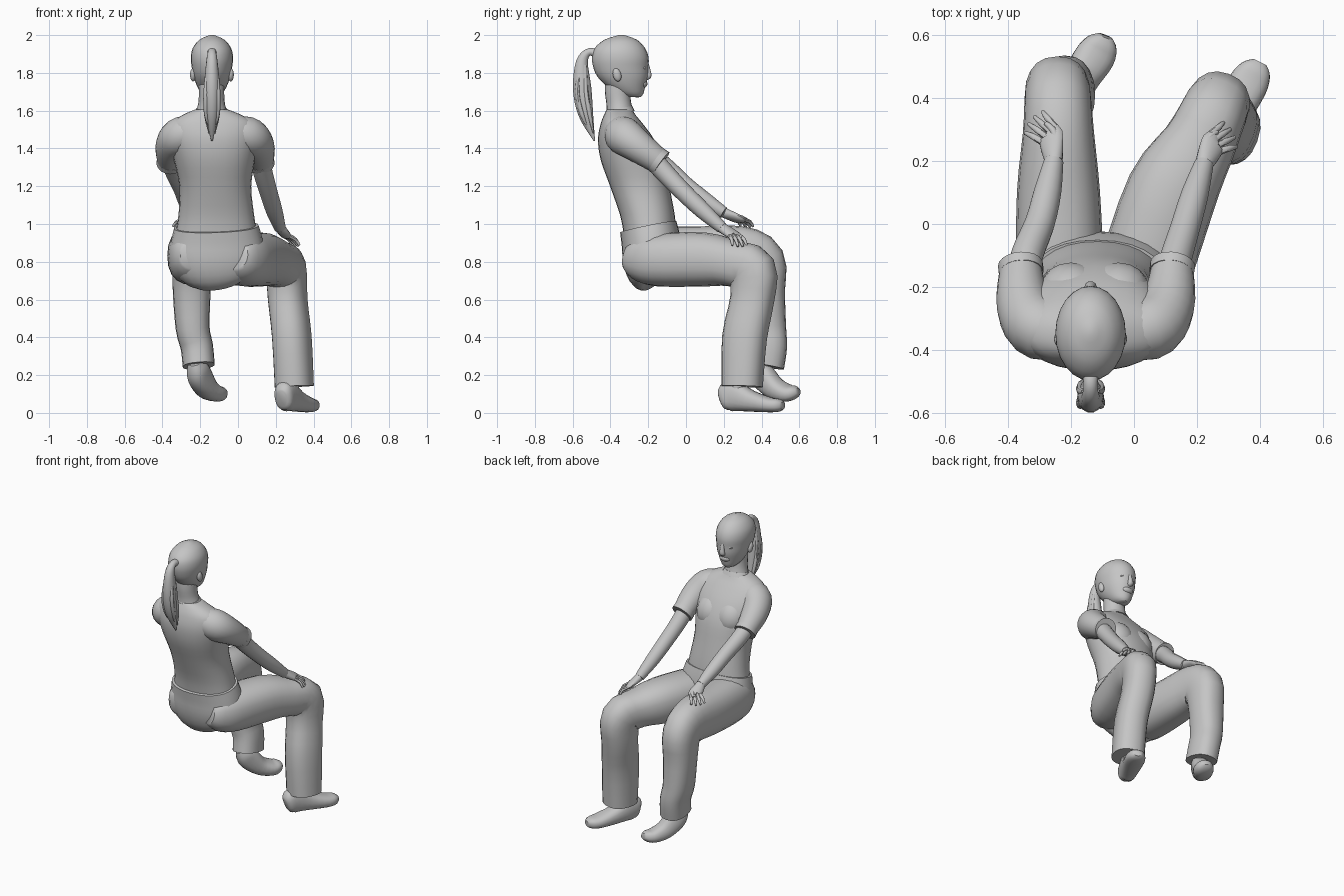
import bpy, bmesh, math
from mathutils import Vector, Matrix

grey = bpy.data.materials.new("plain_grey")
grey.diffuse_color = (0.56, 0.56, 0.56, 1)


def finish(name, bm):
    me = bpy.data.meshes.new(name)
    bm.to_mesh(me)
    bm.free()
    me.materials.append(grey)
    ob = bpy.data.objects.new(name, me)
    bpy.context.collection.objects.link(ob)
    return ob


def spline(pts, k):
    """Catmull-Rom through tuples of any size."""
    out = []
    for i in range(len(pts) - 1):
        p0, p1, p2, p3 = pts[max(i - 1, 0)], pts[i], pts[i + 1], pts[min(i + 2, len(pts) - 1)]
        for s in range(k):
            t = s / k
            out.append([0.5 * (2 * b + (c - a) * t + (2 * a - 5 * b + 4 * c - d) * t * t
                               + (3 * b - a - 3 * c + d) * t ** 3)
                        for a, b, c, d in zip(p0, p1, p2, p3)])
    return out + [list(pts[-1])]


def tube(name, pts, ref=(1, 0, 0), n=20, k=3, power=1.0, flat=False):
    """Loft of ovals; each point is x, y, z, half width along ref, half depth. flat: level rings."""
    path = spline(pts, k)
    cs = [Vector(p[:3]) for p in path]
    bm = bmesh.new()
    rings = []
    for i, p in enumerate(path):
        t = Vector()
        if i > 0:
            t += (cs[i] - cs[i - 1]).normalized()
        if i < len(cs) - 1:
            t += (cs[i + 1] - cs[i]).normalized()
        t = Vector((0, 0, 1)) if flat else t.normalized()
        side = Vector(ref)
        side = (side - t * side.dot(t)).normalized()
        up = t.cross(side)
        ring = []
        for j in range(n):
            c, s = math.cos(math.tau * j / n), math.sin(math.tau * j / n)
            c, s = (math.copysign(abs(v) ** power, v) for v in (c, s))
            ring.append(bm.verts.new(cs[i] + side * c * max(p[3], .003) + up * s * max(p[4], .003)))
        rings.append(ring)
    for a, b in zip(rings, rings[1:]):
        for j in range(n):
            bm.faces.new((a[j], a[(j + 1) % n], b[(j + 1) % n], b[j]))
    bm.faces.new(rings[0][::-1])
    bm.faces.new(rings[-1])
    return finish(name, bm)


def ball(name, loc, size, tilt=0):
    bm = bmesh.new()
    m = Matrix.Translation(loc) @ Matrix.Rotation(tilt, 4, 'X') @ Matrix.Diagonal((*size, 1))
    bmesh.ops.create_uvsphere(bm, u_segments=16, v_segments=10, radius=1, matrix=m)
    return finish(name, bm)


# shirt and bust
tube("shirt", [(-.115, -.19, .95, .215, .14), (-.115, -.205, 1.05, .2, .145), (-.12, -.245, 1.2, .19, .157),
               (-.125, -.285, 1.34, .215, .167), (-.13, -.318, 1.45, .235, .148), (-.132, -.34, 1.53, .222, .112),
               (-.137, -.35, 1.575, .16, .085), (-.14, -.352, 1.605, .09, .068)], n=28, power=.9, flat=True)
for s in (-1, 1):
    ball("bust", (-.125 + s * .075, -.21, 1.36), (.1, .085, .11), .35)

# trousers: seat and both legs
tube("trouser_seat", [(-.1, -.15, .715, .12, .1), (-.105, -.165, .74, .21, .14), (-.11, -.178, .81, .25, .155),
                      (-.112, -.184, .9, .245, .157), (-.115, -.2, .985, .224, .152)], n=28, power=.9)
tube("left_trouser_leg", [(-.225, -.3, .83, .08, .07), (-.23, -.255, .83, .115, .115), (-.235, -.15, .83, .137, .152),
                          (-.24, .1, .835, .132, .153), (-.24, .29, .84, .113, .148), (-.242, .392, .79, .106, .138),
                          (-.245, .412, .64, .1, .112), (-.24, .42, .45, .09, .11), (-.218, .425, .35, .086, .11),
                          (-.208, .41, .25, .085, .11)], power=.85)
tube("right_trouser_leg", [(-.02, -.3, .83, .08, .07), (0, -.255, .82, .115, .115), (.035, -.15, .81, .145, .14),
                           (.12, .1, .812, .145, .143), (.205, .25, .79, .118, .122), (.253, .35, .75, .105, .13),
                           (.263, .35, .6, .1, .116), (.285, .31, .4, .1, .118), (.298, .297, .14, .1, .108)],
     ref=(.94, -.34, 0), power=.85)

# shoes
shoes = {
    "right": ((.87, -.5, 0), [(.232, .19, .075, .03, .045), (.24, .205, .08, .05, .068), (.26, .25, .09, .055, .082),
                              (.305, .34, .063, .06, .057), (.36, .44, .043, .064, .04), (.388, .49, .04, .05, .034),
                              (.4, .513, .038, .025, .02)]),
    "left": ((.83, -.5, -.2), [(-.225, .36, .27, .035, .04), (-.215, .38, .235, .052, .06), (-.2, .41, .19, .056, .07),
                               (-.165, .47, .13, .06, .057), (-.122, .535, .105, .064, .044),
                               (-.1, .575, .11, .05, .034), (-.09, .596, .115, .025, .018)])}
for side, (ref, pts) in shoes.items():
    tube(side + "_shoe", pts, ref=ref, power=.82, n=20)
tube("left_ankle", [(-.21, .42, .35, .05, .05), (-.205, .41, .22, .045, .045)])
tube("right_ankle", [(.28, .28, .22, .05, .05), (.275, .275, .1, .045, .045)])

# sleeves and bare arms
AR = (0, .7, .7)
arms = {
    "left": ([(-.15, -.345, 1.5, .06), (-.29, -.335, 1.472, .1), (-.35, -.26, 1.415, .087), (-.36, -.135, 1.325, .066)],
             [(-.355, -.2, 1.37, .055), (-.34, -.1, 1.29, .052), (-.3, .0, 1.2, .048), (-.275, .1, 1.125, .044),
              (-.255, .2, 1.06, .031)],
             (-.265, .28, 1.025), (-.055, .045, -.02), 1),
    "right": ([(-.11, -.345, 1.5, .06), (.04, -.335, 1.472, .1), (.106, -.26, 1.415, .087), (.122, -.135, 1.325, .066)],
              [(.115, -.2, 1.37, .055), (.13, -.12, 1.28, .052), (.16, -.02, 1.175, .048), (.192, .09, 1.07, .044),
               (.222, .19, .98, .031)],
              (.252, .255, .94), (.055, .03, -.035), -1)}
for side, (sleeve, arm, knuckle, point, thumb) in arms.items():
    tube(side + "_sleeve", [(*p, p[3]) for p in sleeve], ref=AR, k=4)
    cuff = Vector(sleeve[-1][:3])
    d = (cuff - Vector(sleeve[-2][:3])).normalized()
    tube(side + "_sleeve_cuff", [(*(cuff - d * .025), .071, .071), (*(cuff + d * .006), .072, .072)], ref=AR, k=1)
    tube(side + "_arm", [(*p, p[3]) for p in arm], ref=AR, n=16)
    # palm, fingers and thumb
    w, kn, f = Vector(arm[-1][:3]), Vector(knuckle), Vector(point)
    across = f.cross(Vector((0, 0, 1))).normalized()
    tube(side + "_palm", [(*w, .029, .027), (*((w + kn) / 2), .038, .023), (*kn, .042, .019),
                          (*(kn + f * .2), .036, .013)], ref=across, n=14)
    for i in range(4):
        b = kn + across * (i - 1.5) * .021 + f * .1
        spread = across * (i - 1.5) * .004
        tube(side + "_finger", [(*b, .011, .011), (*(b + f * .55 + spread), .01, .01),
                                (*(b + f * (1 if i in (1, 2) else .85) + spread * 2 + Vector((0, 0, -.02))), .006, .006)],
             ref=across, n=8, k=2)
    b = (w + kn) / 2 + across * thumb * .025
    tube(side + "_thumb", [(*b, .014, .014), (*(b + across * thumb * .022 + f * .5), .012, .012),
                           (*(b + across * thumb * .024 + f * .95), .007, .007)], ref=(0, 0, 1), n=8, k=2)

# neck and collar
tube("neck", [(-.14, -.345, 1.55, .1, .08), (-.14, -.355, 1.63, .072, .066), (-.14, -.362, 1.71, .067, .068),
              (-.14, -.355, 1.8, .07, .07)])
tube("shirt_collar", [(-.14, -.35, 1.585, .1, .08), (-.14, -.355, 1.612, .08, .071)], k=2)

# head
HX = -.138
tube("head", [(HX, -.275, 1.672, .03, .035), (HX, -.296, 1.69, .055, .07), (HX, -.318, 1.73, .079, .103),
              (HX, -.335, 1.78, .097, .134), (HX, -.345, 1.83, .107, .146), (HX, -.348, 1.88, .112, .15),
              (HX, -.35, 1.93, .102, .134), (HX, -.346, 1.975, .067, .087), (HX, -.342, 2.0, .012, .015)],
     n=24, flat=True)
tube("nose", [(HX, -.21, 1.85, .012, .012), (HX, -.2, 1.81, .015, .014), (HX, -.2, 1.782, .02, .017),
              (HX, -.216, 1.768, .012, .008)], n=10)
ball("mouth", (HX, -.228, 1.742), (.04, .024, .022))
ball("chin", (HX, -.258, 1.692), (.036, .03, .022))
for s in (-1, 1):
    ball("ear", (HX + s * .1, -.365, 1.79), (.016, .022, .036), .25)
    ball("eye", (HX + s * .042, -.225, 1.826), (.018, .013, .009))

# ponytail with ragged strands
tail = [(HX, -.46, 1.89, .03, .03), (HX, -.51, 1.912, .022, .02), (HX, -.55, 1.86, .03, .032),
        (HX, -.55, 1.72, .042, .05), (HX, -.53, 1.58, .036, .04), (HX, -.485, 1.44, .004, .004)]
tube("ponytail", tail, n=14, k=4)
for s in (-1, 1):
    for e in (0, 1):
        tube("ponytail_strand", [(HX + s * .02, -.535 - .02 * e, 1.84, .01, .01),
                                 (HX + s * .032, -.53 - .045 * e, 1.7, .013, .013),
                                 (HX + s * .03, -.51 - .04 * e, 1.58, .012, .012),
                                 (HX + s * .015, -.49 - .03 * e, 1.48 + .03 * e, .003, .003)], n=8)

# smooth shading with crisp hems
for ob in bpy.context.scene.objects:
    ob.select_set(True)
    bpy.context.view_layer.objects.active = ob
bpy.ops.object.shade_smooth_by_angle(angle=math.radians(45))
